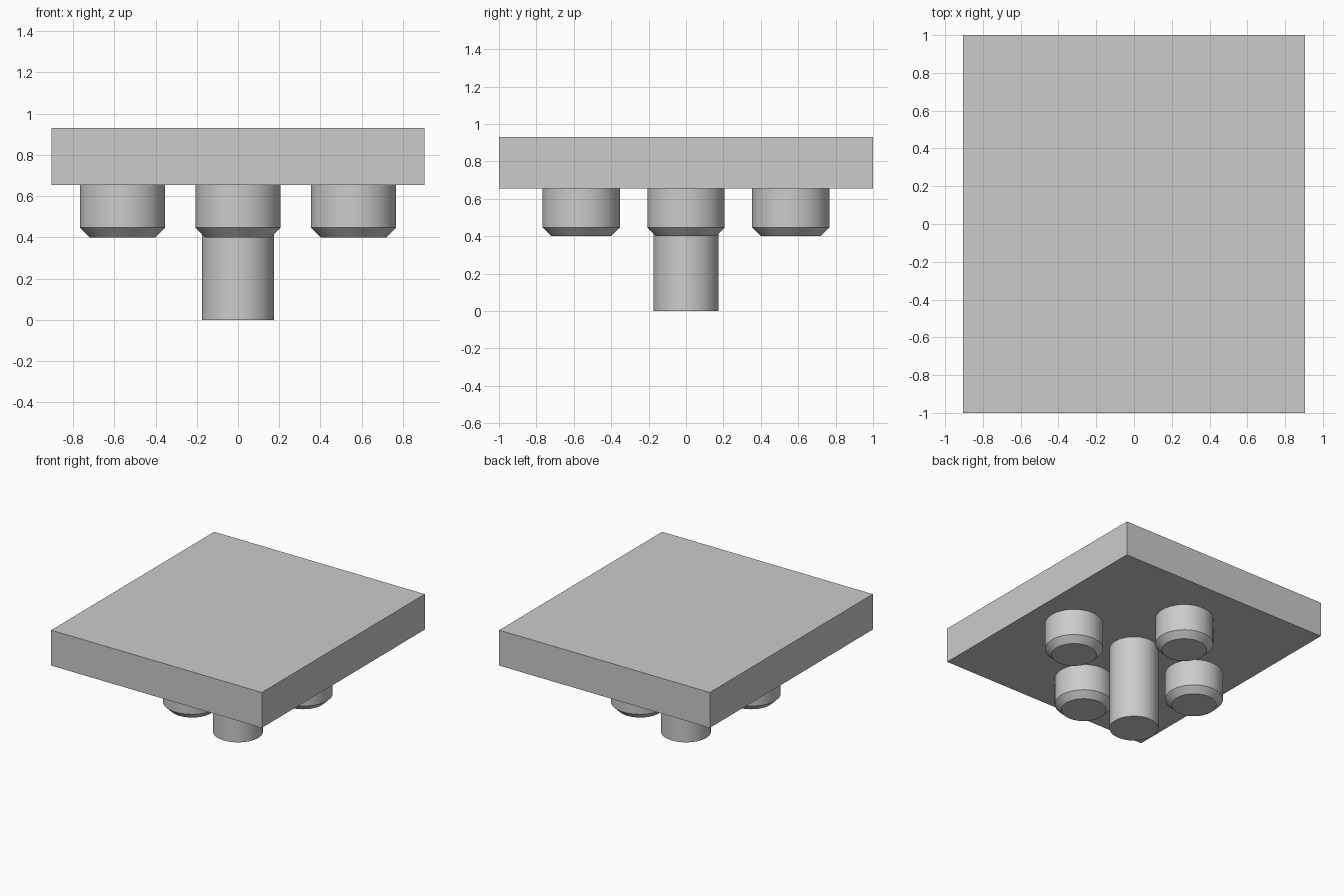
import bpy
import math

cube = bpy.data.objects.get("Cube")
if cube:
    bpy.data.objects.remove(cube, do_unlink=True)

GREY = (0.6, 0.6, 0.6, 1.0)
grey = bpy.data.materials.new("plain_grey")
grey.use_nodes = True
grey.diffuse_color = GREY
grey.node_tree.nodes["Principled BSDF"].inputs["Base Color"].default_value = GREY

PLATE_BOTTOM, PLATE_TOP = 0.655, 0.93
PEG_BOTTOM, CHAMFER_TOP = 0.40, 0.447
PEG_RADIUS, TIP_RADIUS, STEM_RADIUS = 0.207, 0.16, 0.175
PEG_OFFSET = 0.56
SIDES = 64


def finish(obj, name):
    obj.name = name
    obj.data.name = name
    obj.data.materials.append(grey)
    return obj


def lathe(name, profile, location):
    """Closed round solid from (radius, height) pairs, bottom to top."""
    verts, faces = [], []
    for r, z in profile:
        for i in range(SIDES):
            a = math.tau * i / SIDES
            verts.append((r * math.cos(a), r * math.sin(a), z))
    for k in range(len(profile) - 1):
        for i in range(SIDES):
            j = (i + 1) % SIDES
            low, high = k * SIDES, (k + 1) * SIDES
            faces.append((low + i, low + j, high + j, high + i))
    faces.append(tuple(reversed(range(SIDES))))
    faces.append(tuple(range(len(verts) - SIDES, len(verts))))
    mesh = bpy.data.meshes.new(name)
    mesh.from_pydata(verts, [], faces)
    obj = bpy.data.objects.new(name, mesh)
    bpy.context.collection.objects.link(obj)
    obj.location = (*location, 0)
    bpy.ops.object.select_all(action="DESELECT")
    obj.select_set(True)
    bpy.context.view_layer.objects.active = obj
    bpy.ops.object.shade_smooth_by_angle(angle=math.radians(30))
    return finish(obj, name)


# Thick rectangular plate
bpy.ops.mesh.primitive_cube_add(size=1, location=(0, 0, (PLATE_BOTTOM + PLATE_TOP) / 2))
plate = finish(bpy.context.object, "plate")
plate.scale = (1.81, 2.0, PLATE_TOP - PLATE_BOTTOM)
bpy.ops.object.transform_apply(location=False, rotation=False, scale=True)

# Long central stem
lathe("center_stem", [(STEM_RADIUS, 0), (STEM_RADIUS, PLATE_BOTTOM)], (0, 0))

# Four chamfered pegs around the stem
peg_profile = [(TIP_RADIUS, PEG_BOTTOM), (PEG_RADIUS, CHAMFER_TOP), (PEG_RADIUS, PLATE_BOTTOM)]
for index, side in enumerate(("left", "back", "right", "front")):
    angle = index * math.pi / 2
    lathe(side + "_peg", peg_profile,
          (PEG_OFFSET * math.cos(angle), PEG_OFFSET * math.sin(angle)))
